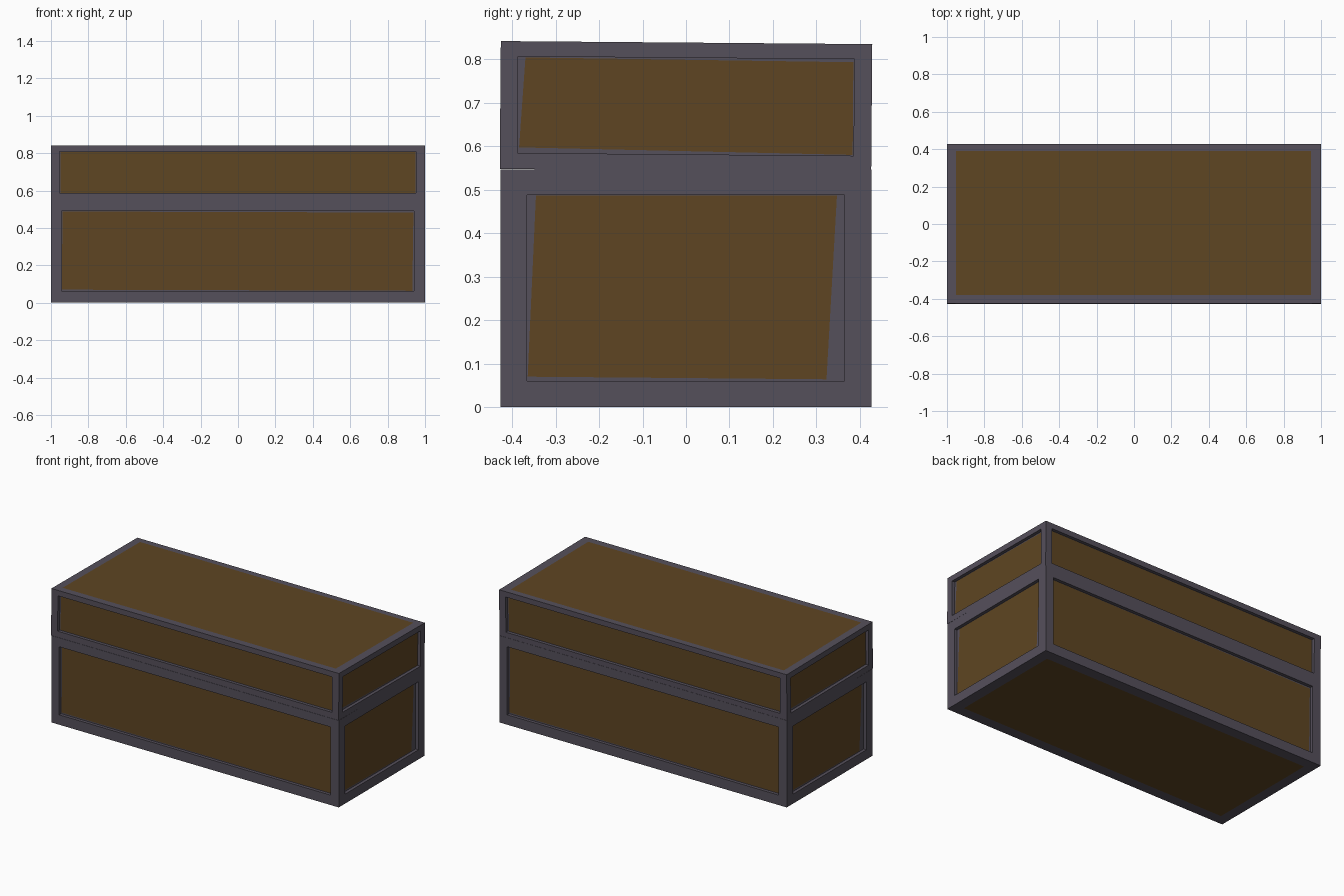
import bpy, bmesh, math
from mathutils import Matrix

if "Cube" in bpy.data.objects:
    bpy.data.objects.remove(bpy.data.objects["Cube"])


def material(name, rgb):
    m = bpy.data.materials.new(name)
    m.diffuse_color = (*rgb, 1)
    m.use_nodes = True
    m.node_tree.nodes["Principled BSDF"].inputs["Base Color"].default_value = m.diffuse_color
    return m


MATS = [material("dark_iron", (0.091, 0.080, 0.105)), material("brown_wood", (0.112, 0.060, 0.016))]
X, Y, DEPTH = 1.0, 0.427, 0.02


def rect(u0, u1, v0, v1):
    return [(u0, v0), (u1, v0), (u1, v1), (u0, v1)]


def ring(bm, a, b):
    for i in range(4):
        j = (i + 1) % 4
        bm.faces.new((a[i], a[j], b[j], b[i]))


def side(bm, place, outer, recess, wood):
    """Frame around an optional sunken recess whose floor holds a wood panel."""
    def loop(pts, d):
        return [bm.verts.new(place(u, v, d)) for u, v in pts]
    edge, depth = loop(outer, 0), 0
    if recess:
        lip, floor = loop(recess, 0), loop(recess, DEPTH)
        ring(bm, edge, lip)
        ring(bm, lip, floor)
        edge, depth = floor, DEPTH
    panel = loop(wood, depth)
    ring(bm, edge, panel)
    bm.faces.new(panel).material_index = 1


def box_part(name, z0, z1, long_recess, long_wood, short_recess, short_wood, cap_up, cap_wood):
    bm = bmesh.new()
    long_outer, short_outer = rect(-X, X, z0, z1), rect(-Y, Y, z0, z1)
    # front, back, right and left walls
    side(bm, lambda u, v, d: (u, -Y + d, v), long_outer, long_recess, long_wood)
    side(bm, lambda u, v, d: (-u, Y - d, v), long_outer, long_recess, long_wood)
    side(bm, lambda u, v, d: (X - d, u, v), short_outer, short_recess, short_wood)
    side(bm, lambda u, v, d: (-X + d, -u, v), short_outer, short_recess, short_wood)
    # outer cap with flush wood, plain cap at the seam
    flat = rect(-X, X, -Y, Y)
    def up(u, v, d): return (u, v, z1)
    def down(u, v, d): return (u, -v, z0)
    side(bm, up if cap_up else down, flat, None, cap_wood)
    plain = down if cap_up else up
    bm.faces.new([bm.verts.new(plain(u, v, 0)) for u, v in flat])
    bmesh.ops.remove_doubles(bm, verts=bm.verts, dist=1e-5)
    me = bpy.data.meshes.new(name)
    bm.to_mesh(me)
    bm.free()
    for m in MATS:
        me.materials.append(m)
    ob = bpy.data.objects.new(name, me)
    bpy.context.collection.objects.link(ob)
    return ob


# chest body
box_part("chest_body", 0, 0.546,
         rect(-0.945, 0.942, 0.062, 0.49),
         [(-0.942, 0.07), (0.932, 0.064), (0.938, 0.482), (-0.938, 0.488)],
         rect(-0.366, 0.364, 0.06, 0.488),
         [(-0.364, 0.07), (0.323, 0.064), (0.347, 0.486), (-0.345, 0.486)],
         False, rect(-0.935, 0.935, -0.36, 0.36))

# lid, very slightly open at the front
lid = box_part("chest_lid", 0.544, 0.838,
               rect(-0.955, 0.953, 0.582, 0.804),
               rect(-0.948, 0.95, 0.584, 0.802),
               rect(-0.387, 0.386, 0.581, 0.803),
               [(-0.383, 0.594), (0.384, 0.583), (0.384, 0.796), (-0.370, 0.801)],
               True, rect(-0.953, 0.947, -0.382, 0.388))
lid.data.transform(Matrix.Translation((0, 0.002, 0.69)) @ Matrix.Rotation(math.radians(-0.47), 4, 'X')
                   @ Matrix.Translation((0, -0.002, -0.69)))
